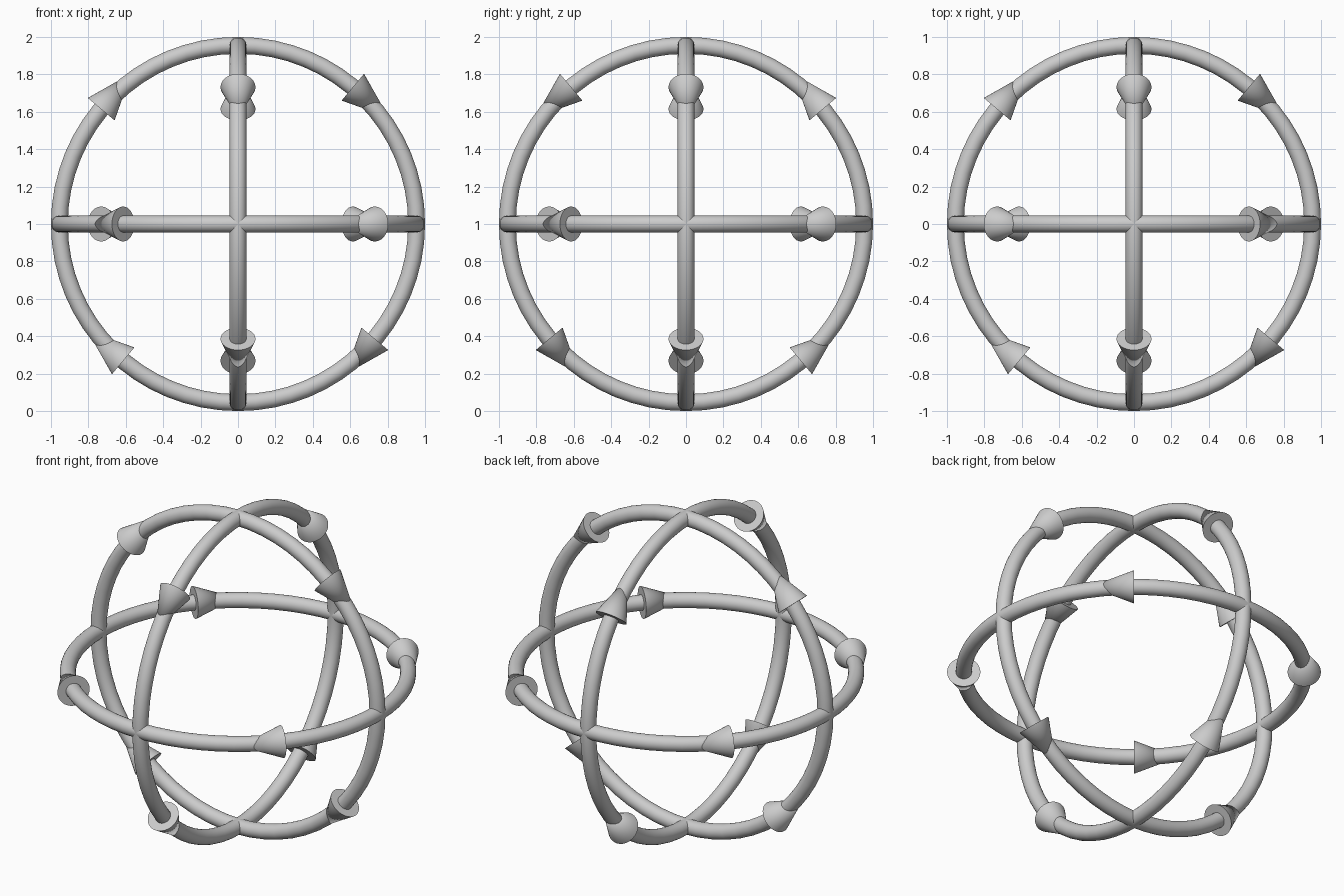
import bpy, math
from mathutils import Vector, Matrix

if "Cube" in bpy.data.objects:
    bpy.data.objects.remove(bpy.data.objects["Cube"])

MAJOR, MINOR = 0.955, 0.045      # ring centreline and tube radius
HEAD_R, HEAD_L = 0.0935, 0.25    # arrowhead base radius and length
CENTRE = Vector((0, 0, 1))
X, Y, Z = Vector((1, 0, 0)), Vector((0, 1, 0)), Vector((0, 0, 1))


def finish(name, angle):
    bpy.context.object.name = name
    bpy.ops.object.shade_smooth_by_angle(angle=math.radians(angle))


def arrow_ring(name, u, v):
    """Circular tube in the u-v plane with four arrowheads turning from v to u."""
    frame = Matrix((u, v, u.cross(v))).transposed()
    bpy.ops.mesh.primitive_torus_add(
        major_radius=MAJOR, minor_radius=MINOR, major_segments=64,
        minor_segments=24, location=CENTRE, rotation=frame.to_euler())
    finish(name + "_ring", 60)

    # arrowheads: base sits on the ring, axis follows the tangent there
    for k in range(4):
        a = math.radians(50 + 90 * k)
        base = (u * math.cos(a) + v * math.sin(a)) * MAJOR
        heading = u * math.sin(a) - v * math.cos(a)
        bpy.ops.mesh.primitive_cone_add(
            vertices=32, radius1=HEAD_R, radius2=0, depth=HEAD_L,
            location=CENTRE + base + heading * HEAD_L / 2,
            rotation=heading.to_track_quat('Z', 'Y').to_euler())
        finish(f"{name}_arrowhead_{k + 1}", 40)


# three mutually perpendicular arrow rings
arrow_ring("horizontal", X, Y)
arrow_ring("front", X, Z)
arrow_ring("side", Z, Y)
